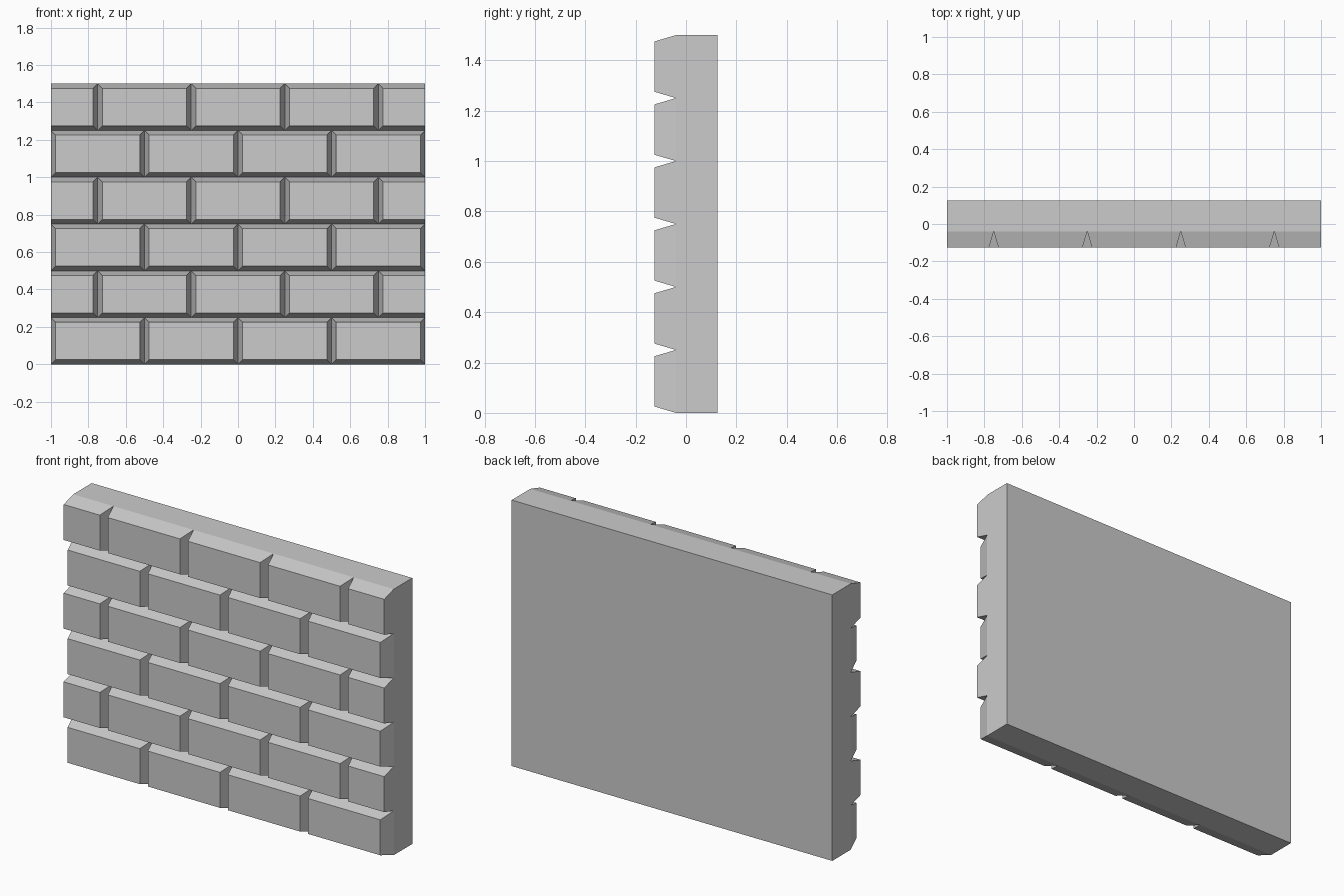
import bpy
import bmesh

if "Cube" in bpy.data.objects:
    bpy.data.objects.remove(bpy.data.objects["Cube"])

W, H = 1.0, 1.5            # half width, height
BACK, JOINT, FACE = 0.125, -0.04, -0.125
ROWS, BRICK, BEVEL = 6, 0.5, 0.025
ROW_H = H / ROWS

bm = bmesh.new()


def ring(x0, x1, z0, z1, y):
    """Rectangle of vertices, counter-clockwise seen from the front."""
    return [bm.verts.new((x, y, z)) for x, z in ((x0, z0), (x1, z0), (x1, z1), (x0, z1))]


def sides(back, front):
    for i in range(4):
        j = (i + 1) % 4
        bm.faces.new((back[i], back[j], front[j], front[i]))


# solid wall body behind the bricks (its front is closed by the bricks)
rear = ring(-W, W, 0, H, BACK)
sides(rear, ring(-W, W, 0, H, JOINT))
bm.faces.new(rear[::-1])

# courses of bevelled bricks; every other course is offset by half a brick
for row in range(ROWS):
    z0, z1 = row * ROW_H, (row + 1) * ROW_H
    offset = row % 2 * BRICK / 2
    for n in range(4 + row % 2):
        start = -W - offset + n * BRICK
        x0, x1 = max(start, -W), min(start + BRICK, W)
        # cut half bricks stay flush with the wall ends
        left = BEVEL if x0 == start else 0
        right = BEVEL if x1 == start + BRICK else 0
        base = ring(x0, x1, z0, z1, JOINT)
        face = ring(x0 + left, x1 - right, z0 + BEVEL, z1 - BEVEL, FACE)
        sides(base, face)
        bm.faces.new(face)

bmesh.ops.remove_doubles(bm, verts=bm.verts[:], dist=1e-5)
mesh = bpy.data.meshes.new("brick_wall")
bm.to_mesh(mesh)
bm.free()
wall = bpy.data.objects.new("brick_wall", mesh)
bpy.context.collection.objects.link(wall)
